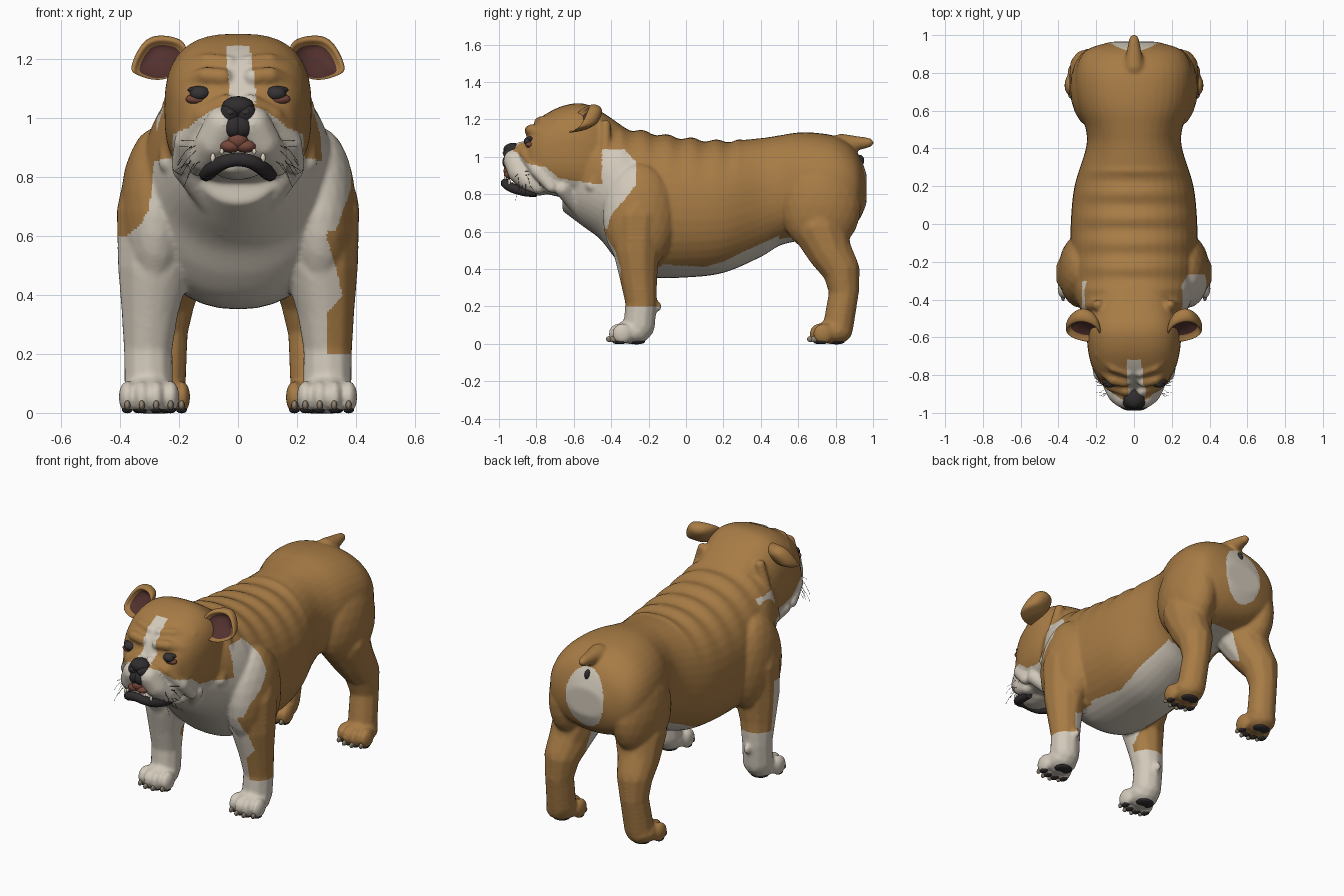
import bpy, bmesh, math, random
from mathutils import Vector, Matrix
from mathutils.bvhtree import BVHTree

random.seed(4)
if "Cube" in bpy.data.objects:
    bpy.data.objects.remove(bpy.data.objects["Cube"])


def material(name, r, g, b):
    m = bpy.data.materials.new(name)
    m.use_nodes = True
    m.diffuse_color = (r, g, b, 1)
    node = m.node_tree.nodes["Principled BSDF"]
    node.inputs["Base Color"].default_value = (r, g, b, 1)
    node.inputs["Roughness"].default_value = 0.8
    return m


TAN = material("tan fur", .39, .2, .06)
WHITE = material("white fur", .64, .58, .49)
BLACK = material("black skin", .03, .026, .027)
EYE = material("dark eye", .035, .032, .034)
RED = material("red skin", .18, .064, .043)
EAR = material("inner ear", .085, .031, .028)
TOOTH = material("tooth", .7, .63, .5)
CLAW = material("claw", .27, .22, .16)


def finish(name, bm, *mats):
    bmesh.ops.recalc_face_normals(bm, faces=bm.faces)
    me = bpy.data.meshes.new(name)
    bm.to_mesh(me)
    bm.free()
    for m in mats:
        me.materials.append(m)
    me.shade_smooth()
    ob = bpy.data.objects.new(name, me)
    bpy.context.collection.objects.link(ob)
    return ob


def sides(p):
    return [Vector((s * p[0], p[1], p[2])) for s in ((1, -1) if p[0] else (1,))]


def ball(bm, p, radii, sub=2):
    for c in sides(p):
        m = Matrix.Translation(c) @ Matrix.Diagonal((*radii, 1))
        bmesh.ops.create_icosphere(bm, subdivisions=sub, radius=1.03, matrix=m)


def chain(bm, *knots, n=6):
    # mirrored limb or fold of blended spheres; knot = x, y, z, radius
    for a, b in zip(knots, knots[1:]):
        for k in range(n + 1):
            x, y, z, r = (u + (v - u) * k / n for u, v in zip(a, b))
            ball(bm, (x, y, z), (r, r, r))


def balls(name, mat, items):
    bm = bmesh.new()
    for p, radii in items:
        ball(bm, p, radii, 3)
    return finish(name, bm, mat)


def bridge(bm, rings):
    loops = [[bm.verts.new(p) for p in ring] for ring in rings]
    bands = [[bm.faces.new(loops[0])]]
    for a, b in zip(loops, loops[1:]):
        n = len(a)
        bands.append([bm.faces.new((a[i], a[(i + 1) % n], b[(i + 1) % n], b[i])) for i in range(n)])
    bands.append([bm.faces.new(loops[-1])])
    return bands


def smooth_rows(rows, steps=8):
    for i in range(len(rows) - 1):
        four = [rows[min(max(i + j, 0), len(rows) - 1)] for j in (-1, 0, 1, 2)]
        for k in range(steps):
            t = k / steps
            yield [.5 * (2*q + (r-p)*t + (2*p-5*q+4*r-s)*t*t + (3*q-p-3*r+s)*t**3)
                   for p, q, r, s in zip(*four)]
    yield rows[-1]


def loft(bm, rows, power, fold=0):
    # rows: y, bottom, top, half width
    rings = []
    for y, lo, hi, w in smooth_rows(rows):
        bump = fold * math.sin(y * 48) if -.36 < y < .3 else 0
        ring = []
        for k in range(40):
            c, s = math.cos(k * math.pi / 20), math.sin(k * math.pi / 20)
            x = w * math.copysign(abs(c) ** (2 / power), c)
            z = (lo + hi) / 2 + (hi - lo) / 2 * math.copysign(abs(s) ** (2 / power), s)
            ring.append((x, y, z + bump * max(s, 0)))
        rings.append(ring)
    bridge(bm, rings)


def ramp(v, *pts):
    for (a, p), (b, q) in zip(pts, pts[1:]):
        if v <= b:
            return p + (q - p) * max(0, v - a) / (b - a)
    return pts[-1][1]


# Torso and head masses
bm = bmesh.new()
loft(bm, [(-.66, .71, 1.12, .16), (-.56, .635, 1.17, .225), (-.46, .56, 1.18, .28), (-.38, .46, 1.17, .315),
          (-.3, .39, 1.15, .33), (-.2, .355, 1.13, .335), (0, .355, 1.1, .335), (.2, .38, 1.085, .315),
          (.4, .465, 1.1, .255), (.5, .525, 1.115, .255), (.6, .55, 1.13, .29), (.7, .57, 1.128, .31),
          (.8, .59, 1.11, .31), (.88, .62, 1.065, .285), (.93, .67, 1.0, .235), (.965, .75, .91, .12)], 2.2, .009)
loft(bm, [(-.32, .8, 1.15, .18), (-.45, .76, 1.24, .225), (-.55, .76, 1.285, .248), (-.65, .78, 1.275, .246),
          (-.74, .8, 1.235, .228), (-.8, .82, 1.19, .2), (-.84, .85, 1.13, .168), (-.87, .9, 1.07, .1)], 2.7)

# Shoulders, legs and tail
ball(bm, (.28, -.25, .68), (.118, .19, .28), 3)
chain(bm, (.265, -.26, .68, .15), (.285, -.265, .5, .125), (.298, -.255, .36, .1),
      (.305, -.24, .22, .084), (.303, -.25, .1, .084))
ball(bm, (.3, -.15, .2), (.02, .02, .03))
ball(bm, (.21, .72, .74), (.125, .21, .25), 3)
chain(bm, (.2, .715, .62, .145), (.225, .765, .5, .119), (.24, .827, .4, .1),
      (.248, .845, .28, .08), (.257, .815, .1, .082))
chain(bm, (0, .83, 1.068, .056), (0, .92, 1.073, .038), (0, .978, 1.076, .026))

# Paws with four toes each
toes = []
for px, py in ((.302, -.285), (.265, .79)):
    ball(bm, (px, py, .065), (.088, .1, .068))
    for k in range(4):
        o = (k - 1.5) * .049
        toe = (px + o, py - .085 + abs(o) * .4, .054)
        ball(bm, toe, (.03, .055, .056))
        toes.append(Vector(toe))

# Muzzle, hanging lips, jaw, brow and skin folds
ball(bm, (0, -.87, .98), (.1, .09, .06))
ball(bm, (0, -.82, .84), (.095, .13, .05))
chain(bm, (.05, -.915, .98, .062), (.08, -.89, .92, .064), (.115, -.84, .87, .053), (.13, -.79, .84, .04))
chain(bm, (.04, -.885, 1.055, .028), (.12, -.855, 1.01, .033), (.18, -.79, .92, .038), (.195, -.72, .84, .033))
chain(bm, (.05, -.835, 1.14, .03), (.11, -.825, 1.145, .03), (.17, -.765, 1.12, .03))
chain(bm, (.03, -.79, 1.19, .023), (.11, -.765, 1.2, .021), (.19, -.69, 1.18, .019))
chain(bm, (.18, -.66, .83, .045), (.11, -.58, .73, .04), (.05, -.49, .63, .035))
chain(bm, (.19, -.43, 1.17, .03), (.235, -.43, 1.02, .03), (.23, -.5, .85, .04))

source = finish("body_source", bm)
mod = source.modifiers.new("Merge", "REMESH")
mod.mode, mod.voxel_size = "VOXEL", .0085
mod = source.modifiers.new("Soften", "SMOOTH")
mod.factor, mod.iterations = .5, 11
mesh = bpy.data.meshes.new_from_object(source.evaluated_get(bpy.context.evaluated_depsgraph_get()))
bpy.data.objects.remove(source)
body = bpy.data.objects.new("body", mesh)
bpy.context.collection.objects.link(body)
mesh.materials.clear()
mesh.materials.append(TAN)
mesh.materials.append(WHITE)
mesh.shade_smooth()


def is_white(x, y, z):
    ax = abs(x)
    if y > .5:     # rump patch and groin
        rump = y > .8 and (x / .125) ** 2 + ((z - .85) / .175) ** 2 < 1
        return rump or (y < .78 and ax < .13 and z < .64)
    if y > -.13:   # belly
        return ax < .29 and z < ramp(y, (-.13, .425), (.1, .412), (.2, .44), (.29, .485), (.5, .58))
    if y < -.45 and z > .78:   # blaze, muzzle and throat
        if y < -.69 and z > 1.05:
            return ramp(z, (1.1, -.03), (1.24, -.04)) < x < ramp(z, (1.1, .06), (1.24, .04)) and z < 1.245
        return z < ramp(y, (-.97, 1.06), (-.9, 1.02), (-.85, .965), (-.75, .945), (-.68, .885), (-.45, .85))
    if z < .2 or (ax < .2 and z < .5):
        return True
    if x > 0:      # left shoulder patch and outer leg
        edge = ramp(z, (.2, .3), (.34, .3), (.4, .355), (.5, .33), (.6, .3), (.7, .335), (.78, .37))
        patch = ramp(z, (.62, -.42), (.69, -.4), (.77, -.33), (.85, -.268), (.97, -.265), (1.04, -.33))
        front = x < edge and y < ramp(z, (.3, -.14), (.55, -.26), (.76, -.28))
        return z < 1.04 and (y < patch if z > .78 else front or (z > .62 and y < patch))
    if z > .6:     # right shoulder
        return y < -.3 and z < 1.03 and ax < ramp(z, (.6, .38), (.64, .33), (.7, .3), (.9, .28), (1, .275))
    return z < .3 or y < -.25


for f in mesh.polygons:
    f.material_index = int(is_white(*f.center))

# Ears: cupped folded flaps, the dark hollow sits low behind a wide tan rim
for s, name in ((1, "left_ear"), (-1, "right_ear")):
    outline = [Vector((s * x, y, z)) for x, y, z in (
        (.2, -.625, 1.15), (.165, -.59, 1.24), (.2, -.53, 1.275), (.275, -.505, 1.285), (.325, -.515, 1.265),
        (.372, -.555, 1.165), (.345, -.595, 1.15), (.275, -.62, 1.125))]
    mid = sum(outline, Vector()) / len(outline)
    bm = bmesh.new()
    bands = bridge(bm, [[mid + (p - mid) * k + Vector((-.02 * s * (1 - k), d, h)) for p in outline]
                        for k, d, h in ((.4, .045, -.014), (.82, .02, -.016), (.91, -.01, -.01),
                                        (1.05, 0, 0), (.96, .055, 0), (.5, .1, -.01))])
    for f in bands[0] + bands[1]:
        f.material_index = 1
    ear = finish(name, bm, TAN, EAR)
    ear.modifiers.new("Round", "SUBSURF").levels = 2
    ear.modifiers["Round"].render_levels = 2

# Eyes and lids sit on the face surface
tree = BVHTree.FromPolygons([v.co for v in mesh.vertices], [list(p.vertices) for p in mesh.polygons])


def face_y(x, z):
    hit = tree.ray_cast(Vector((x, -2, z)), Vector((0, 1, 0)))[0]
    return hit.y if hit else -.83


ey = face_y(.13, 1.08)
balls("eyes", EYE, [((.13, ey + .006, 1.083), (.033, .026, .024))])
balls("lower_lids", RED, [((.137, ey + .01, 1.065), (.04, .022, .018))])
balls("upper_lids", BLACK, [((.13, ey + .014, 1.096), (.04, .02, .013))])

# Nose and mouth
balls("nose", BLACK, [((0, -.925, 1.038), (.054, .05, .036)), ((.028, -.932, 1.015), (.034, .044, .036)),
                      ((.014, -.945, .972), (.037, .036, .04))])
balls("nostrils", EYE, [((.027, -.97, 1.02), (.014, .01, .011))])
balls("tongue", RED, [((0, -.945, .925), (.034, .03, .03)), ((.025, -.945, .905), (.035, .028, .022))])
balls("teeth", TOOTH, [((.085, -.945, .865), (.008, .008, .016)), ((.055, -.967, .887), (.007, .007, .01))])


def tubes(name, mat, paths, radius):
    cu = bpy.data.curves.new(name, "CURVE")
    cu.dimensions, cu.bevel_depth, cu.bevel_resolution, cu.use_fill_caps = "3D", radius, 2, True
    for path in paths:
        sp = cu.splines.new("POLY")
        sp.points.add(len(path) - 1)
        for pt, co in zip(sp.points, path):
            pt.co = (*co, 1)
    cu.materials.append(mat)
    bpy.context.collection.objects.link(bpy.data.objects.new(name, cu))


half = [(.108, -.8, .81), (.102, -.86, .814), (.08, -.925, .832), (.045, -.96, .852), (0, -.965, .86)]
lip = list(smooth_rows(half + [(-x, y, z) for x, y, z in half[-2::-1]], 5))
tubes("lower_lip", BLACK, [lip], .025)

# Whiskers
hairs = []
for k in range(10):
    x, y, z = .115, -.91 + .1 * random.random(), .85 + .08 * random.random()
    dx, dy, dz = .05 + .05 * random.random(), random.uniform(-.04, .06), random.uniform(-.1, .02)
    for s in (1, -1):
        hairs.append([(s * (x + dx * t), y + dy * t, z + dz * t * t) for t in (0, .35, .7, 1)])
tubes("whiskers", BLACK, hairs, .0008)

# Claws, pads and the mark under the tail
balls("claws", CLAW, [(t + Vector((0, -.047, -.028)), (.01, .02, .016)) for t in toes])
balls("pads", BLACK, [((.302, -.265, .012), (.052, .045, .014)), ((.265, .805, .012), (.05, .042, .014))]
      + [(t + Vector((0, -.005, -.043)), (.018, .028, .012)) for t in toes])
balls("tail_mark", BLACK, [((0, .93, .98), (.016, .022, .03))])
